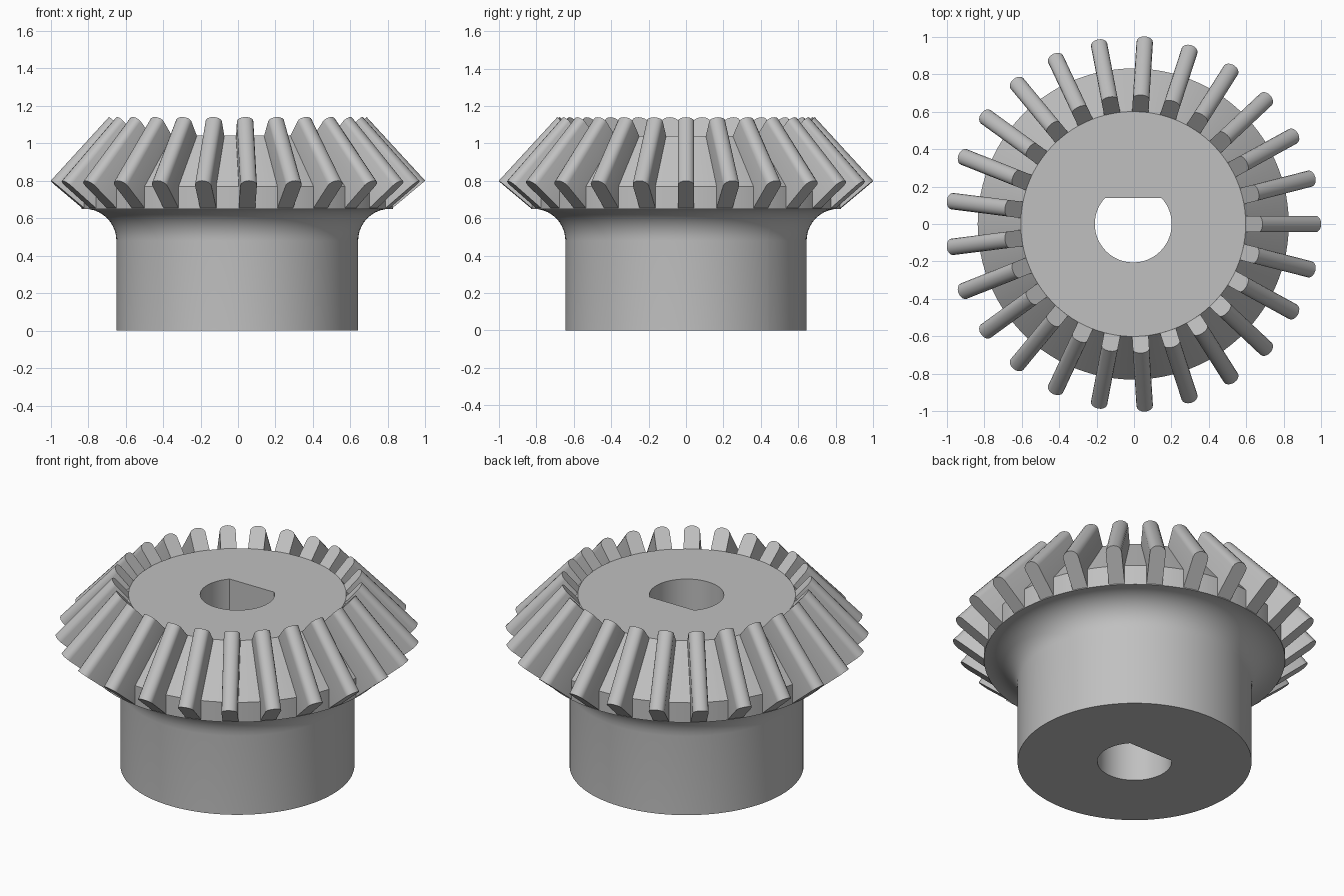
import bpy, bmesh
from math import sin, cos, pi, asin, radians

cube = bpy.data.objects.get("Cube")
if cube:
    bpy.data.objects.remove(cube, do_unlink=True)

CENTRE_X = -0.004      # an odd tooth count makes the ring slightly lopsided
TEETH = 25
BORE_R, BORE_FLAT = 0.205, 0.14

steel = bpy.data.materials.new("grey_steel")
steel.use_nodes = True
colour = (0.53, 0.53, 0.53, 1)
steel.diffuse_color = colour
steel.node_tree.nodes["Principled BSDF"].inputs["Base Color"].default_value = colour


def finish(bm, name):
    """Turn a bmesh into a shaded object."""
    bmesh.ops.recalc_face_normals(bm, faces=bm.faces)
    mesh = bpy.data.meshes.new(name)
    bm.to_mesh(mesh)
    bm.free()
    mesh.materials.append(steel)
    obj = bpy.data.objects.new(name, mesh)
    obj.location.x = CENTRE_X
    bpy.context.collection.objects.link(obj)
    bpy.ops.object.select_all(action='DESELECT')
    obj.select_set(True)
    bpy.context.view_layer.objects.active = obj
    bpy.ops.object.shade_smooth_by_angle(angle=radians(30))
    return obj


def bore_radius(a):
    """D-shaped bore, flat towards +y."""
    return min(BORE_R, BORE_FLAT / sin(a)) if sin(a) > 0 else BORE_R


# Gear body: hub, fillet, flange, root cone and bore as one closed lathe
corner = asin(BORE_FLAT / BORE_R)
angles = sorted([2 * pi * i / 100 for i in range(100)] + [corner, pi - corner])
fillet = [(0.815 - 0.17 * cos(t), 0.48 + 0.17 * sin(t))
          for t in (pi / 2 * i / 10 for i in range(11))]
profile = [(None, 0), (0.645, 0)] + fillet + [(0.83, 0.65), (0.83, 0.77),
                                              (0.6, 1.04), (None, 1.04)]
bm = bmesh.new()
rings = []
for r, z in profile:
    ring = []
    for a in angles:
        radius = bore_radius(a) if r is None else r
        ring.append(bm.verts.new((radius * cos(a), radius * sin(a), z)))
    rings.append(ring)
n = len(angles)
for lower, upper in zip(rings, rings[1:] + rings[:1]):
    for i in range(n):
        j = (i + 1) % n
        bm.faces.new((lower[i], lower[j], upper[j], upper[i]))
finish(bm, "gear_body")

# Teeth: straight bars with rounded tips, lying along the root cone
HALF, ROUND, STEPS = 0.044, 0.17, 8
section = [(-HALF, 0)]
for i in range(STEPS + 1):
    t = pi - pi * i / STEPS
    section.append((HALF * cos(t), 1 - ROUND + ROUND * sin(t)))
section.append((HALF, 0))
# each end is (base radius, base z, tip radius, tip z)
ends = [(0.57, 1.007, 0.69, 1.14), (0.825, 0.651, 1.003, 0.80)]

bm = bmesh.new()
for k in range(TEETH):
    a = 2 * pi * k / TEETH
    loops = []
    for r0, z0, r1, z1 in ends:
        loop = []
        for v, h in section:
            r, z = r0 + (r1 - r0) * h, z0 + (z1 - z0) * h
            loop.append(bm.verts.new((r * cos(a) - v * sin(a),
                                      r * sin(a) + v * cos(a), z)))
        bm.faces.new(loop)
        loops.append(loop)
    inner, outer = loops
    m = len(section)
    for i in range(m):
        j = (i + 1) % m
        bm.faces.new((inner[i], inner[j], outer[j], outer[i]))
finish(bm, "gear_teeth")
